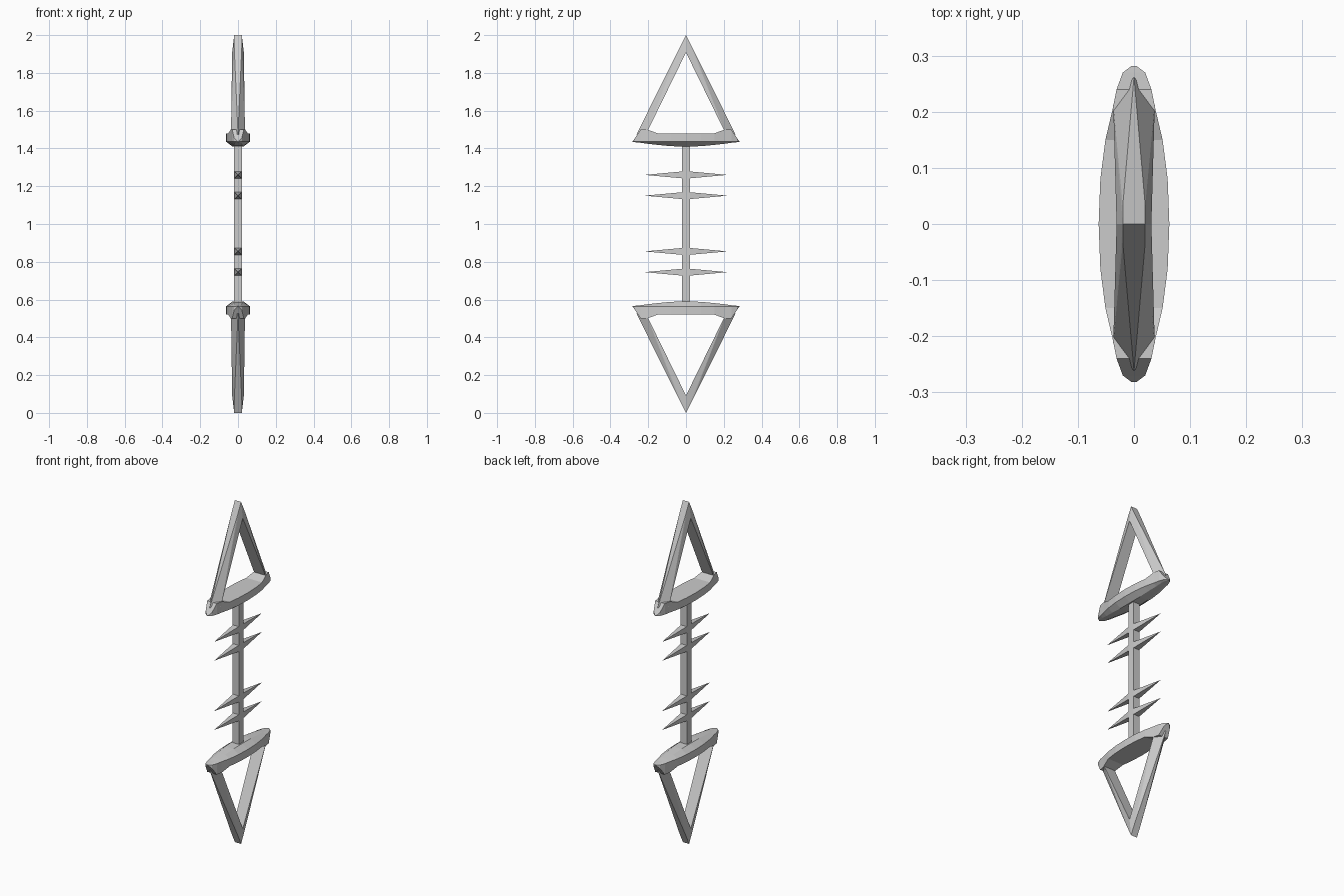
import bpy, bmesh

if "Cube" in bpy.data.objects:
    bpy.data.objects.remove(bpy.data.objects["Cube"])

def finish(bm, name):
    bmesh.ops.recalc_face_normals(bm, faces=bm.faces)
    me = bpy.data.meshes.new(name)
    bm.to_mesh(me)
    bm.free()
    ob = bpy.data.objects.new(name, me)
    bpy.context.collection.objects.link(ob)
    return ob

def hull(name, pts):
    bm = bmesh.new()
    for p in pts:
        bm.verts.new(p)
    res = bmesh.ops.convex_hull(bm, input=bm.verts[:])
    junk = [v for v in bm.verts if not v.link_faces]
    bmesh.ops.delete(bm, geom=junk, context='VERTS')
    bmesh.ops.dissolve_limit(bm, angle_limit=0.02, verts=bm.verts[:], edges=bm.edges[:])
    return finish(bm, name)

# station along the crossbar: y, half width, top z, bottom z
STATIONS = [(0, .063, 1.48, 1.41), (.08, .06, 1.48, 1.412), (.15, .051, 1.48, 1.419),
            (.205, .038, 1.50, 1.425), (.24, .031, 1.50, 1.43),
            (.27, .02, 1.455, 1.433), (.282, .004, 1.438, 1.435)]

def crossbar(name, f):
    rows = [(-y, w, t, b) for y, w, t, b in STATIONS[:0:-1]] + STATIONS
    bm = bmesh.new()
    rings = []
    for y, w, t, b in rows:
        sec = [(w, t), (w, 1.436), (.45 * w, b), (-.45 * w, b), (-w, 1.436), (-w, t)]
        rings.append([bm.verts.new((x, y, f(z))) for x, z in sec])
    for a, b in zip(rings, rings[1:]):
        for i in range(6):
            j = (i + 1) % 6
            bm.faces.new((a[i], a[j], b[j], b[i]))
    bm.faces.new(rings[0])
    bm.faces.new(rings[-1])
    return finish(bm, name)

# two open triangular heads, the lower mirrored about z = 1
for tag, f in (("upper", lambda z: z), ("lower", lambda z: 2 - z)):
    crossbar(tag + "_crossbar", f)
    for side, s in (("left", -1), ("right", 1)):
        # ridged bar with a blunt chisel tip
        pts = [(0, s * .052, f(1.896)), (0, s * .262, f(1.475))]
        for x in (-1, 1):
            pts += [(x * .02, 0, f(2)), (x * .02, s * .033, f(1.934)),
                    (x * .031, 0, f(1.908)), (x * .037, s * .212, f(1.475))]
        hull(f"{tag}_{side}_bar", pts)
    # pointed cross spines
    for i, z in enumerate((1.26, 1.15) if tag == "upper" else (.74, .85)):
        z = z if tag == "upper" else z + .005
        pts = [(0, -.22, z), (0, .22, z)]
        pts += [(a * .021, 0, z + b * .02) for a in (-1, 1) for b in (-1, 1)]
        hull(f"{tag}_spine_{i}", pts)

# central shaft
hull("shaft", [(x, y, z) for x in (-.021, .021) for y in (-.02, .02) for z in (.57, 1.43)])
